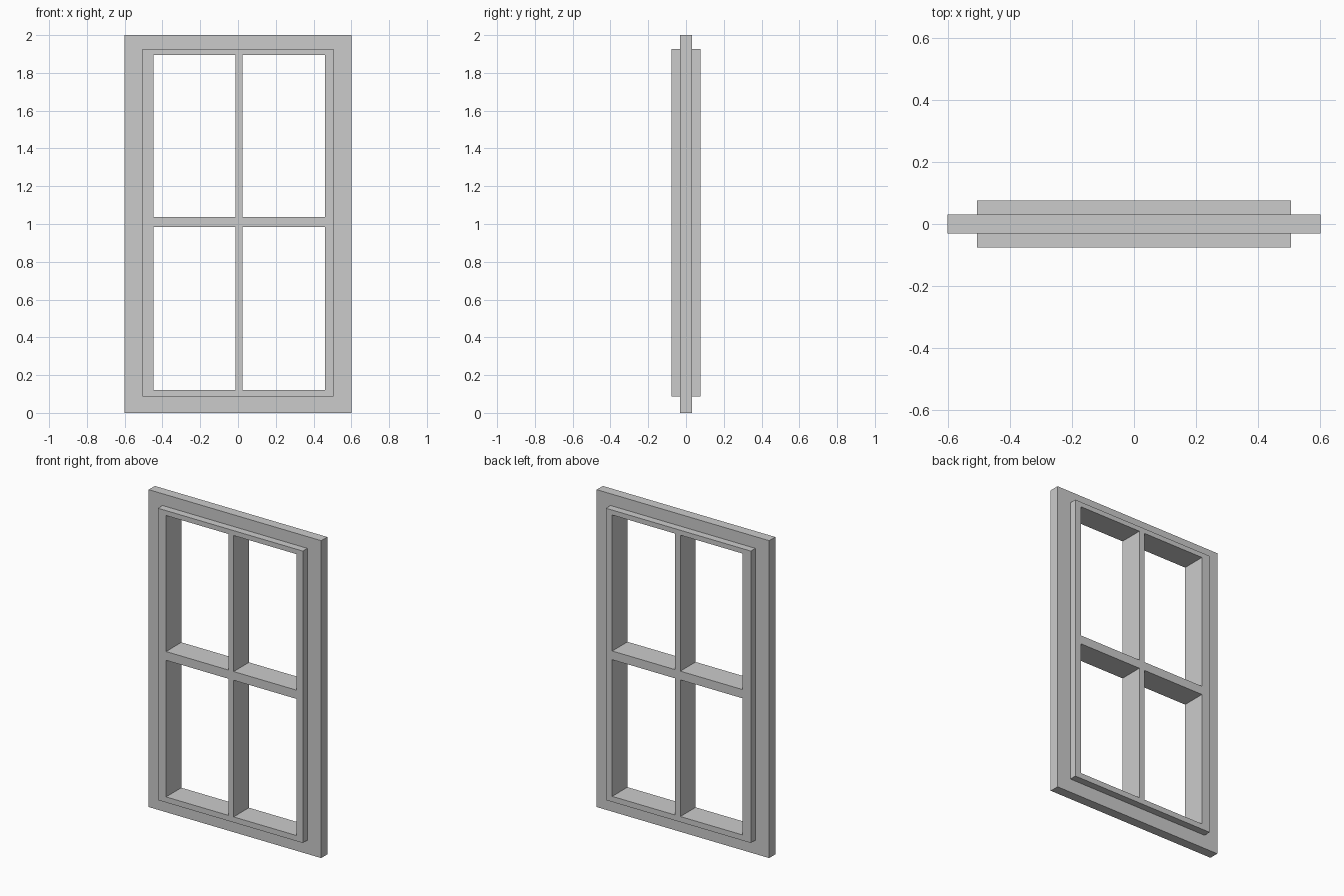
import bpy, bmesh

if "Cube" in bpy.data.objects:
    bpy.data.objects.remove(bpy.data.objects["Cube"])


def pierced_panel(name, xs, zs, holes, depth):
    """Upright grid panel with some cells left open, thickened evenly about y = 0."""
    bm = bmesh.new()
    grid = [[bm.verts.new((x, 0, z)) for z in zs] for x in xs]
    for i in range(len(xs) - 1):
        for j in range(len(zs) - 1):
            if (i, j) not in holes:
                bm.faces.new((grid[i][j], grid[i + 1][j],
                              grid[i + 1][j + 1], grid[i][j + 1]))
    mesh = bpy.data.meshes.new(name)
    bm.to_mesh(mesh)
    bm.free()
    obj = bpy.data.objects.new(name, mesh)
    bpy.context.collection.objects.link(obj)
    mod = obj.modifiers.new("depth", 'SOLIDIFY')
    mod.thickness = depth
    mod.offset = 0
    return obj


# Thin outer casing around the sash
pierced_panel("outer_casing",
              (-0.601, -0.505, 0.505, 0.601),
              (0, 0.087, 1.926, 2),
              {(1, 1)}, 0.061)

# Deeper sash: border, centre mullion and cross bar around four openings
pierced_panel("window_sash",
              (-0.505, -0.448, -0.014, 0.023, 0.461, 0.505),
              (0.087, 0.122, 0.983, 1.038, 1.895, 1.926),
              {(i, j) for i in (1, 3) for j in (1, 3)}, 0.152)
